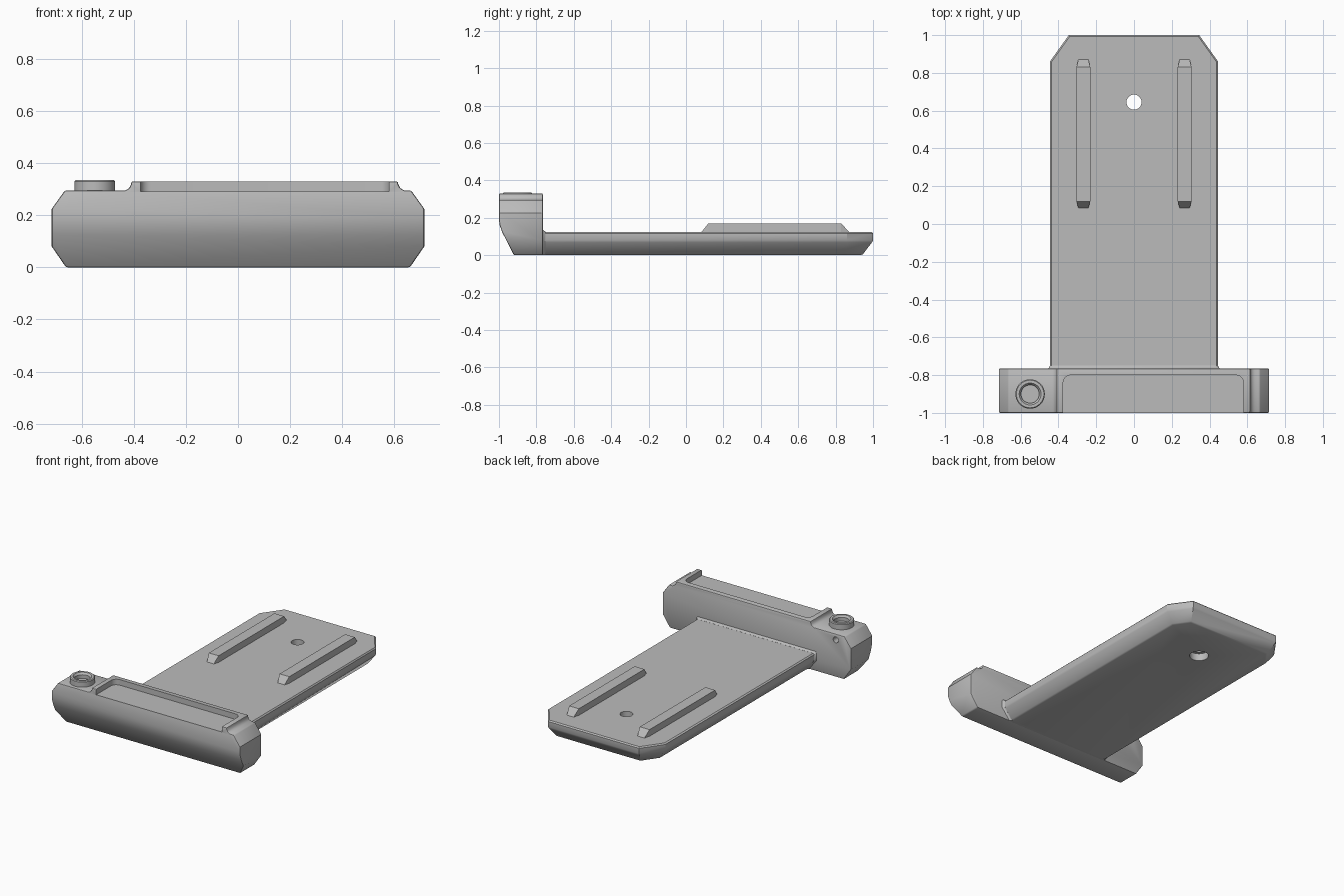
import bpy
import bmesh
from math import cos, sin, pi, radians

cube = bpy.data.objects.get("Cube")
if cube:
    bpy.data.objects.remove(cube)

# Single grey finish
grey = bpy.data.materials.new("satin_grey")
grey.use_nodes = True
GREY = (0.5, 0.5, 0.5, 1)
grey.diffuse_color = GREY
grey.node_tree.nodes["Principled BSDF"].inputs["Base Color"].default_value = GREY


def finish(name, bm):
    bmesh.ops.recalc_face_normals(bm, faces=bm.faces)
    mesh = bpy.data.meshes.new(name)
    bm.to_mesh(mesh)
    bm.free()
    mesh.materials.append(grey)
    obj = bpy.data.objects.new(name, mesh)
    bpy.context.collection.objects.link(obj)
    return obj


def loft(name, rings):
    """Skin a stack of equal-length point loops and cap both ends."""
    bm = bmesh.new()
    loops = [[bm.verts.new(p) for p in ring] for ring in rings]
    n = len(loops[0])
    for a, b in zip(loops, loops[1:]):
        for i in range(n):
            j = (i + 1) % n
            bm.faces.new((a[i], a[j], b[j], b[i]))
    bm.faces.new(loops[0])
    bm.faces.new(loops[-1])
    return finish(name, bm)


def turned(name, x, y, steps, sides=40):
    """Round part about a vertical axis from (radius, z) steps."""
    angles = [2 * pi * i / sides for i in range(sides)]
    return loft(name, [[(x + r * cos(a), y + r * sin(a), z) for a in angles]
                       for r, z in steps])


def activate(obj):
    bpy.ops.object.select_all(action='DESELECT')
    obj.select_set(True)
    bpy.context.view_layer.objects.active = obj


def boolean(obj, cutter, operation='DIFFERENCE'):
    mod = obj.modifiers.new("cut", 'BOOLEAN')
    mod.operation = operation
    mod.solver = 'EXACT'
    mod.object = cutter
    activate(obj)
    bpy.ops.object.modifier_apply(modifier=mod.name)
    bpy.data.objects.remove(cutter)


def smooth(obj, angle=32):
    activate(obj)
    bpy.ops.object.shade_smooth_by_angle(angle=radians(angle))


# Head bar: octagonal front outline with a raised rim on top
outline = [(-.66, 0), (.66, 0), (.715, .08), (.715, .225), (.665, .295),
           (.64, .295), (.623, .303), (.615, .32), (.615, .33),
           (-.41, .33), (-.41, .32), (-.418, .303), (-.435, .295),
           (-.665, .295), (-.715, .225), (-.715, .08)]
bar = loft("head_bar", [[(x, y, z) for x, z in outline] for y in (-1.1, -.765)])

# Rounded undercut on the bar front
side = [(-.6, .5), (-1, .5), (-1, .19), (-.996, .16), (-.984, .125),
        (-.92, 0), (-.868, -.1), (-.6, -.1)]
boolean(bar, loft("side_profile", [[(x, y, z) for y, z in side] for x in (-1, 1)]),
        'INTERSECT')
bevel = bar.modifiers.new("soft_edges", 'BEVEL')
bevel.width = .007
bevel.segments = 2
bevel.limit_method = 'ANGLE'
bevel.angle_limit = radians(36)
activate(bar)
bpy.ops.object.modifier_apply(modifier=bevel.name)

# Open-fronted tray in the rim, with rounded back corners
R = .04
arc = [i * pi / 12 for i in range(7)]
tray = [(-.375, -1.2), (.58, -1.2)]
tray += [(.58 - R + R * cos(a), -.8 - R + R * sin(a)) for a in arc]
tray += [(-.375 + R - R * sin(a), -.8 - R + R * cos(a)) for a in arc]
boolean(bar, loft("tray_cutter", [[(x, y, z) for x, y in tray] for z in (.292, .5)]))

# Small round port in the back of the bar
angles = [2 * pi * i / 24 for i in range(24)]
boolean(bar, loft("port_cutter", [[(-.6 + .02 * cos(a), y, .255 + .02 * sin(a))
                                   for a in angles] for y in (-.82, -.7)]))
smooth(bar)

# Socket ring on top of the bar
smooth(turned("socket_ring", -.55, -.9,
              [(.078, .28), (.078, .33), (.073, .335), (.058, .335),
               (.048, .322), (.048, .297)]))


# Base plate: clipped back corners and a sloped underside
def plate_ring(d, z):
    half = [(.445 - d, -.77), (.445 - d, .86 - .32 * d), (.345 - .515 * d, 1 - d)]
    return [(x, y, z) for x, y in half] + [(-x, y, z) for x, y in reversed(half)]


plate = loft("base_plate", [plate_ring(d, z) for d, z in
                            [(.066, 0), (.054, .005), (.006, .068), (0, .08),
                             (0, .117), (.008, .125)]])
boolean(plate, turned("hole_cutter", 0, .645,
                      [(.06, -.05), (.06, .05), (.04, .05), (.04, .2)]))
smooth(plate)


# Flared joint where the plate meets the bar
def joint_ring(e, y):
    half = [(.385 + e, 0), (.445 + e, .075), (.445 + e, .117 + e), (.437 + e, .125 + e)]
    return [(x, y, z) for x, z in half] + [(-x, y, z) for x, z in reversed(half)]


smooth(loft("plate_joint", [joint_ring(e, y) for e, y in
                            [(.013, -.768), (.005, -.76), (.0005, -.75)]]))

# Two raised guide rails with tapered ends
for label, cx in (("left", .268), ("right", -.268)):
    bm = bmesh.new()
    for s in (-1, 1):
        for y, end in ((.12, .08), (.83, .875)):
            for w, py, z in ((.037, y, .17), (.037, y, .12), (.025, end, .12)):
                bm.verts.new((cx + s * w, py, z))
    bmesh.ops.convex_hull(bm, input=bm.verts)
    bmesh.ops.dissolve_limit(bm, angle_limit=.01, verts=bm.verts, edges=bm.edges)
    finish(label + "_guide_rail", bm)
